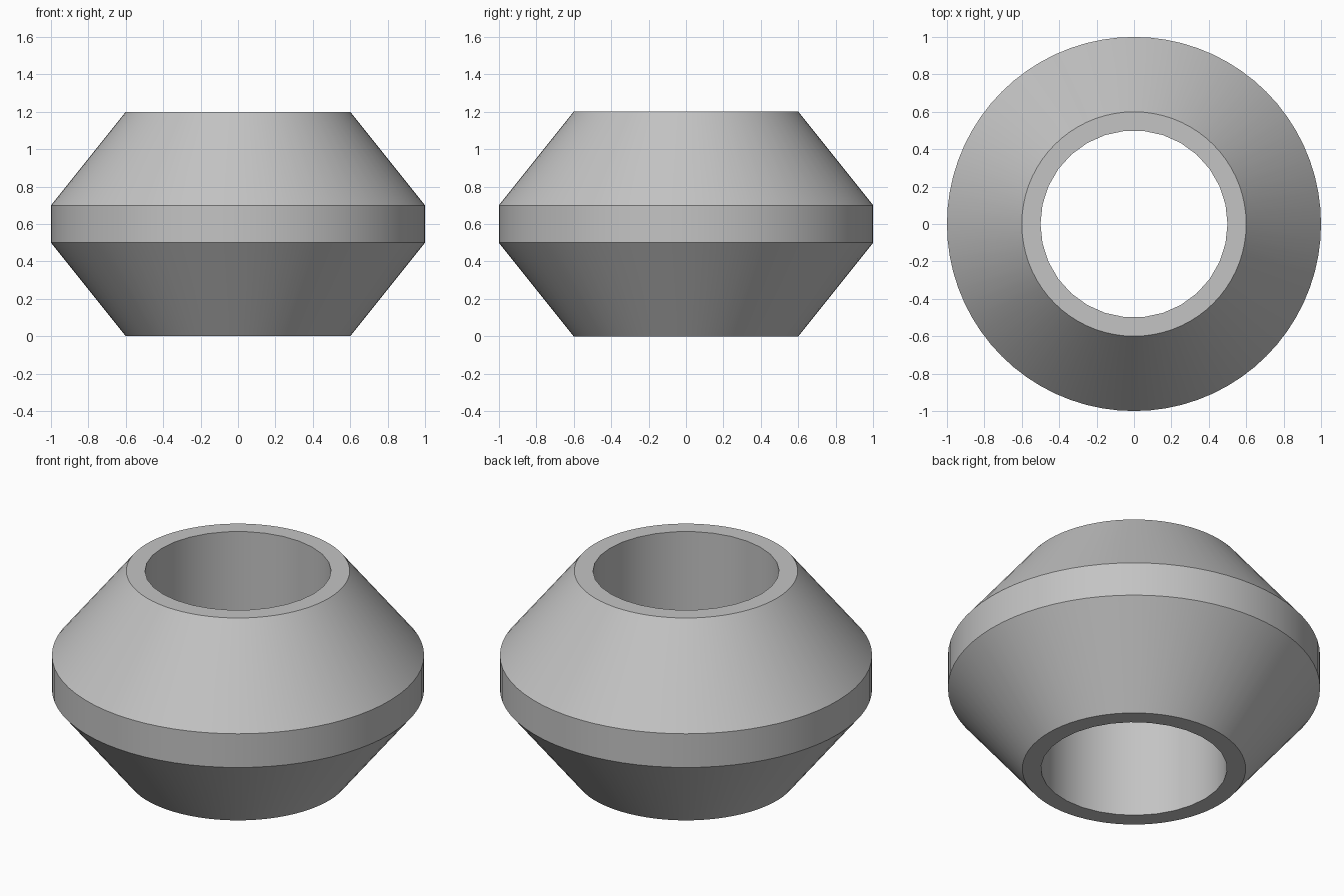
import bpy
import bmesh
from math import cos, sin, tau, radians

cube = bpy.data.objects.get("Cube")
if cube:
    bpy.data.objects.remove(cube, do_unlink=True)

grey = bpy.data.materials.new("plain_grey")
grey.use_nodes = True
colour = (0.55, 0.55, 0.55, 1)
grey.diffuse_color = colour
grey.node_tree.nodes["Principled BSDF"].inputs["Base Color"].default_value = colour


def ring(bm, radius, z, sides):
    """Closed loop of edges around the vertical axis."""
    verts = [bm.verts.new((radius * cos(tau * i / sides), radius * sin(tau * i / sides), z))
             for i in range(sides)]
    return [bm.edges.new((verts[i], verts[(i + 1) % sides])) for i in range(sides)]


def wall(bm, lower, upper):
    bmesh.ops.bridge_loops(bm, edges=lower + upper)


bm = bmesh.new()

# Outer double cone with a straight waist band
outer = [ring(bm, r, z, 72) for r, z in ((0.6, 0), (1, 0.5), (1, 0.7), (0.6, 1.2))]
for lower, upper in zip(outer, outer[1:]):
    wall(bm, lower, upper)

# Through hole with a coarser wall
bore = [ring(bm, 0.5, z, 30) for z in (0, 1.2)]
wall(bm, *bore)

# Flat rims joining the hole to the cones
for outside, inside in ((outer[0], bore[0]), (outer[-1], bore[1])):
    bmesh.ops.triangle_fill(bm, edges=outside + inside, use_beauty=True)

bmesh.ops.recalc_face_normals(bm, faces=bm.faces)
mesh = bpy.data.meshes.new("bicone_bead")
bm.to_mesh(mesh)
bm.free()
mesh.materials.append(grey)

bead = bpy.data.objects.new("bicone_bead", mesh)
bpy.context.collection.objects.link(bead)
bpy.ops.object.select_all(action='DESELECT')
bead.select_set(True)
bpy.context.view_layer.objects.active = bead
bpy.ops.object.shade_smooth_by_angle(angle=radians(30))
